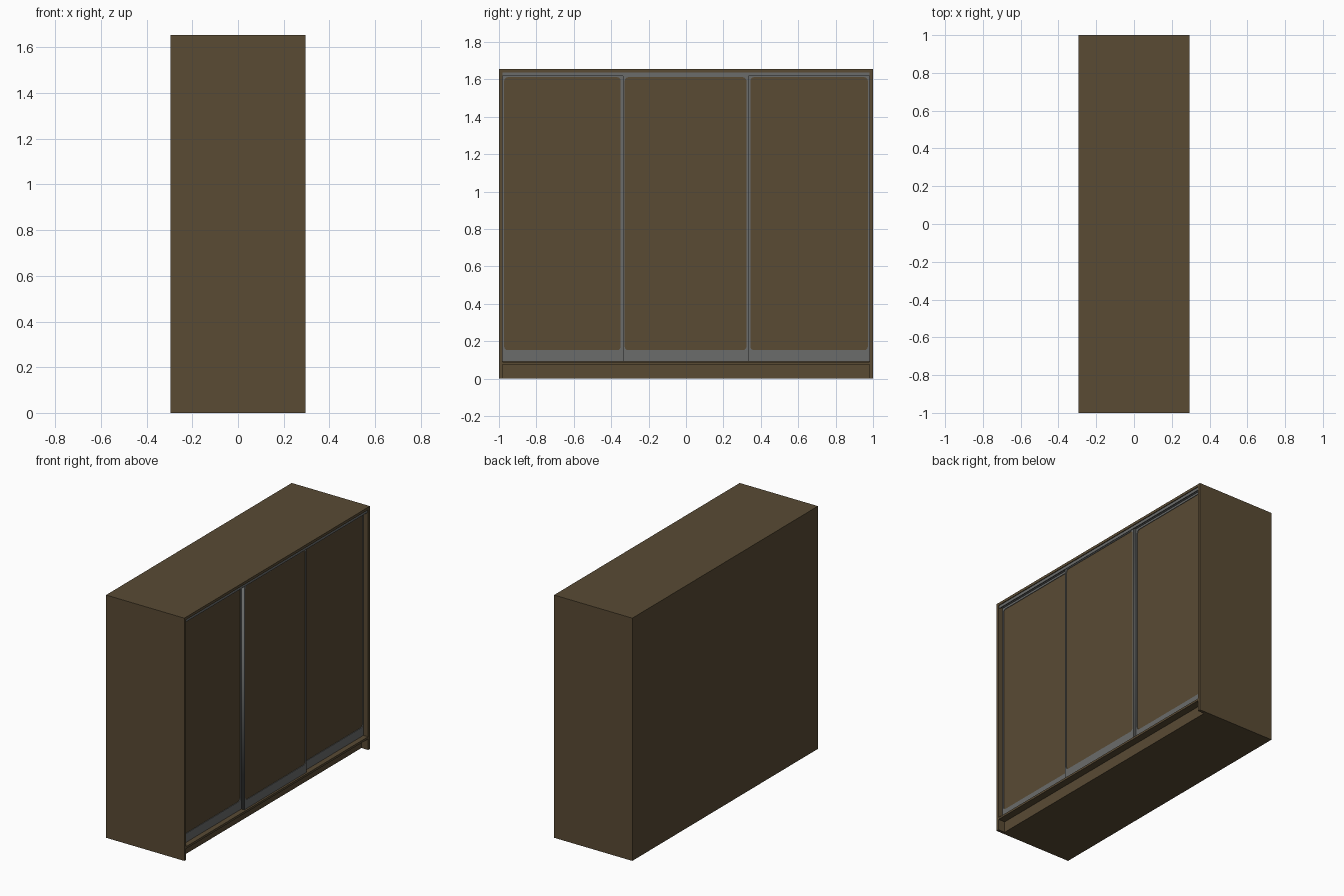
import bpy, bmesh, math
from mathutils import Matrix

if "Cube" in bpy.data.objects:
    bpy.data.objects.remove(bpy.data.objects["Cube"])


def material(name, rgb):
    m = bpy.data.materials.new(name)
    m.diffuse_color = (*rgb, 1)
    m.use_nodes = True
    m.node_tree.nodes["Principled BSDF"].inputs["Base Color"].default_value = m.diffuse_color
    return m


WOOD = material("brown wood", (0.100, 0.069, 0.034))
METAL = material("grey metal", (0.145, 0.150, 0.147))

# Overall wardrobe dimensions; the doors face +x
X, Y, H = 0.295, 1.0, 1.655
T = 0.02                      # board thickness
IN = Y - T                    # inner half width
SHELF_LO, SHELF_HI = 0.075, 0.09
TOP_LO = 1.637


def box(name, x, y, z, mat):
    """Axis-aligned box from (low, high) ranges."""
    bm = bmesh.new()
    bmesh.ops.create_cube(bm, size=1)
    for v in bm.verts:
        for i, (lo, hi) in enumerate((x, y, z)):
            v.co[i] = lo if v.co[i] < 0 else hi
    me = bpy.data.meshes.new(name)
    bm.to_mesh(me)
    bm.free()
    me.materials.append(mat)
    ob = bpy.data.objects.new(name, me)
    bpy.context.collection.objects.link(ob)
    return ob


def rounded_loop(y0, y1, z0, z1, r, steps=5):
    """Rectangle outline, rounded when r > 0."""
    if r == 0:
        return [(y0, z0), (y1, z0), (y1, z1), (y0, z1)]
    centres = [(y1 - r, z1 - r), (y0 + r, z1 - r), (y0 + r, z0 + r), (y1 - r, z0 + r)]
    pts = []
    for k, (cy, cz) in enumerate(centres):
        for s in range(steps + 1):
            a = math.pi / 2 * (k + s / steps)
            pts.append((cy + r * math.cos(a), cz + r * math.sin(a)))
    return pts


def frame(name, x, outer, inner, mat):
    """Flat frame with a rounded opening, standing in the yz plane."""
    cu = bpy.data.curves.new(name, 'CURVE')
    cu.dimensions = '2D'
    cu.fill_mode = 'BOTH'
    cu.extrude = (x[1] - x[0]) / 2
    for pts in (rounded_loop(*outer, 0), rounded_loop(*inner, 0.02)):
        sp = cu.splines.new('POLY')
        sp.points.add(len(pts) - 1)
        for p, (a, b) in zip(sp.points, pts):
            p.co = (a, b, 0, 1)
        sp.use_cyclic_u = True
    cu.materials.append(mat)
    ob = bpy.data.objects.new(name, cu)
    bpy.context.collection.objects.link(ob)
    bpy.ops.object.select_all(action='DESELECT')
    ob.select_set(True)
    bpy.context.view_layer.objects.active = ob
    bpy.ops.object.convert(target='MESH')
    # local x -> y, local y -> z, local z -> x
    ob.data.transform(Matrix(((0, 0, 1, sum(x) / 2), (1, 0, 0, 0),
                              (0, 1, 0, 0), (0, 0, 0, 1))))
    return ob


# Carcass
for side, s in (("left", -1), ("right", 1)):
    box(f"{side}_side_panel", (-X, X), tuple(sorted((s * IN, s * Y))), (0, TOP_LO), WOOD)
box("top_panel", (-X, X), (-Y, Y), (TOP_LO, H), WOOD)
box("back_panel", (-X, -X + T), (-IN, IN), (SHELF_HI, TOP_LO), WOOD)
box("bottom_shelf", (-X, X), (-IN, IN), (SHELF_LO, SHELF_HI), WOOD)
box("plinth", (-X, X - 0.05), (-IN, IN), (0, SHELF_LO), WOOD)

# Upper sliding track, a channel with a front lip
box("top_track", (0.215, 0.285), (-IN, IN), (1.628, TOP_LO), METAL)
box("top_track_lip", (0.285, 0.29), (-IN, IN), (1.617, TOP_LO), METAL)

# Sliding doors: name, front x, y range, panel y range
doors = (
    ("left", 0.262, (-IN, -0.32), (-0.972, -0.349)),
    ("middle", 0.284, (-0.338, 0.333), (-0.328, 0.323)),
    ("right", 0.262, (0.315, IN), (0.344, 0.972)),
)
for name, xf, (y0, y1), (p0, p1) in doors:
    frame(f"{name}_door_frame", (xf - 0.02, xf), (y0, y1, SHELF_HI + 0.002, 1.626),
          (p0, p1, 0.152, 1.612), METAL)
    box(f"{name}_door_panel", (xf - 0.016, xf - 0.004), (y0 + 0.004, y1 - 0.004),
        (0.12, 1.62), WOOD)
